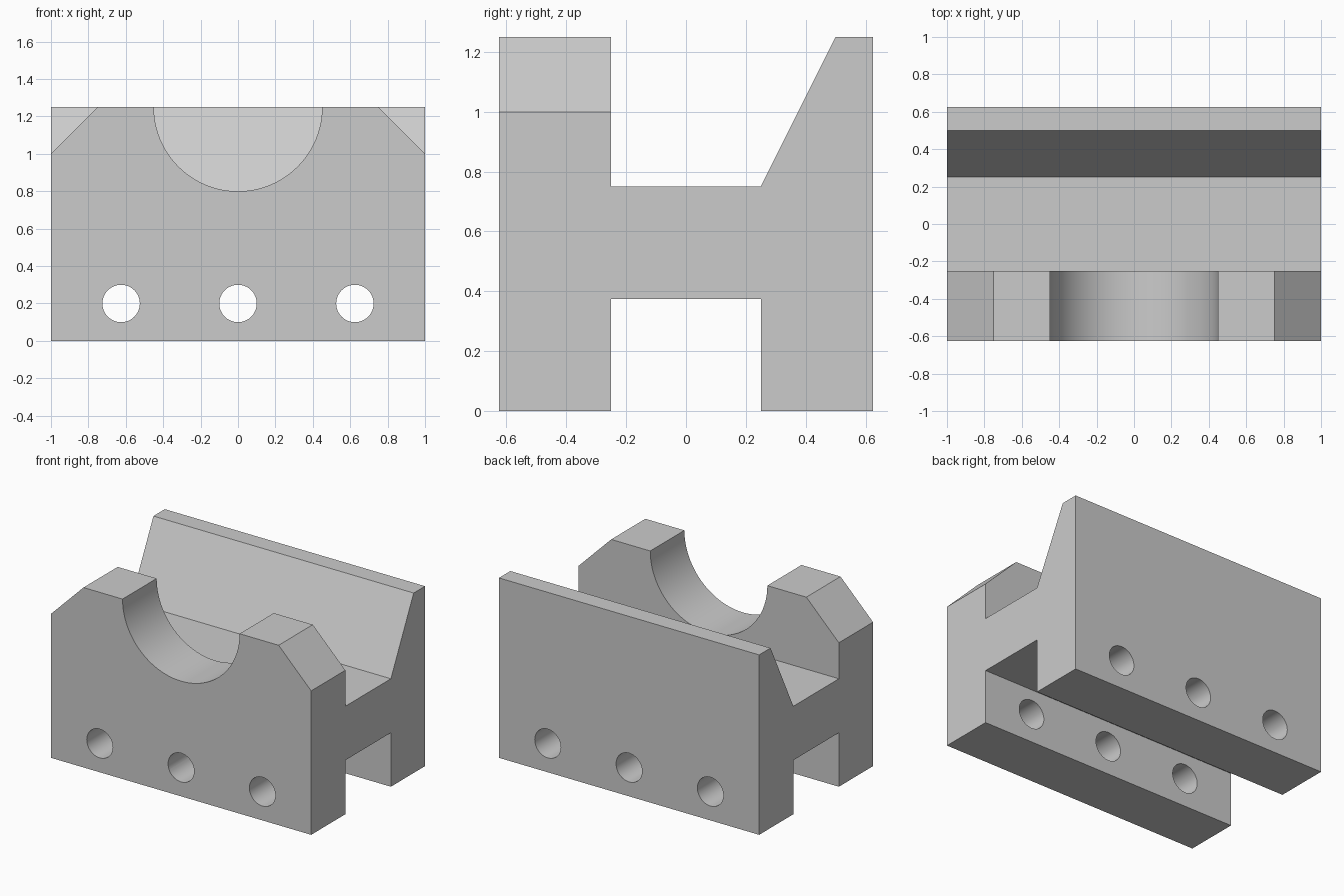
import bpy
import bmesh
from math import radians
from mathutils import Matrix, Vector

cube = bpy.data.objects.get("Cube")
if cube:
    bpy.data.objects.remove(cube, do_unlink=True)

# Material
grey = bpy.data.materials.new("plain_grey")
grey.use_nodes = True
colour = (0.6, 0.6, 0.6, 1)
grey.diffuse_color = colour
grey.node_tree.nodes["Principled BSDF"].inputs["Base Color"].default_value = colour


def finish(name, bm):
    bmesh.ops.recalc_face_normals(bm, faces=bm.faces)
    mesh = bpy.data.meshes.new(name)
    bm.to_mesh(mesh)
    bm.free()
    mesh.materials.append(grey)
    obj = bpy.data.objects.new(name, mesh)
    bpy.context.collection.objects.link(obj)
    return obj


def prism(name, points, offset):
    """Extrude a closed outline along an offset."""
    bm = bmesh.new()
    face = bm.faces.new([bm.verts.new(p) for p in points])
    extruded = bmesh.ops.extrude_face_region(bm, geom=[face])["geom"]
    verts = [g for g in extruded if isinstance(g, bmesh.types.BMVert)]
    bmesh.ops.translate(bm, verts=verts, vec=Vector(offset))
    return finish(name, bm)


def rod(name, x, y, z, radius, depth, sides):
    """Cylinder lying along y."""
    bm = bmesh.new()
    place = Matrix.Translation((x, y, z)) @ Matrix.Rotation(radians(90), 4, "X")
    bmesh.ops.create_cone(bm, cap_ends=True, segments=sides, radius1=radius,
                          radius2=radius, depth=depth, matrix=place)
    return finish(name, bm)


# H-shaped body with a sloping rear jaw
HALF, INNER, TOP = 0.625, 0.25, 1.25
outline = [(-HALF, 0), (-INNER, 0), (-INNER, 0.375), (INNER, 0.375),
           (INNER, 0), (HALF, 0), (HALF, TOP), (0.5, TOP),
           (INNER, 0.75), (-INNER, 0.75), (-INNER, TOP), (-HALF, TOP)]
body = prism("clamp_block", [(-1, y, z) for y, z in outline], (2, 0, 0))

# Cradle and chamfer cutters for the front jaw, bolt holes through both legs
cutters = [rod("cradle_cutter", 0, -0.45, TOP, 0.45, 0.6, 96)]
for side in (-1, 1):
    corner = [(side * 0.65, -0.7, 1.35), (side * 1.1, -0.7, 1.35),
              (side * 1.1, -0.7, 0.9)]
    cutters.append(prism("chamfer_cutter", corner, (0, 0.6, 0)))
for x in (-0.625, 0, 0.625):
    cutters.append(rod("bolt_hole_cutter", x, 0, 0.2, 0.1, 1.5, 48))

# Cut the body and discard the cutters
bpy.ops.object.select_all(action="DESELECT")
bpy.context.view_layer.objects.active = body
body.select_set(True)
for cutter in cutters:
    cutter.hide_render = True
    mod = body.modifiers.new("cut", "BOOLEAN")
    mod.operation = "DIFFERENCE"
    mod.solver = "EXACT"
    mod.object = cutter
    bpy.ops.object.modifier_apply(modifier=mod.name)
    bpy.data.objects.remove(cutter, do_unlink=True)

bpy.ops.object.shade_smooth_by_angle(angle=radians(25))
